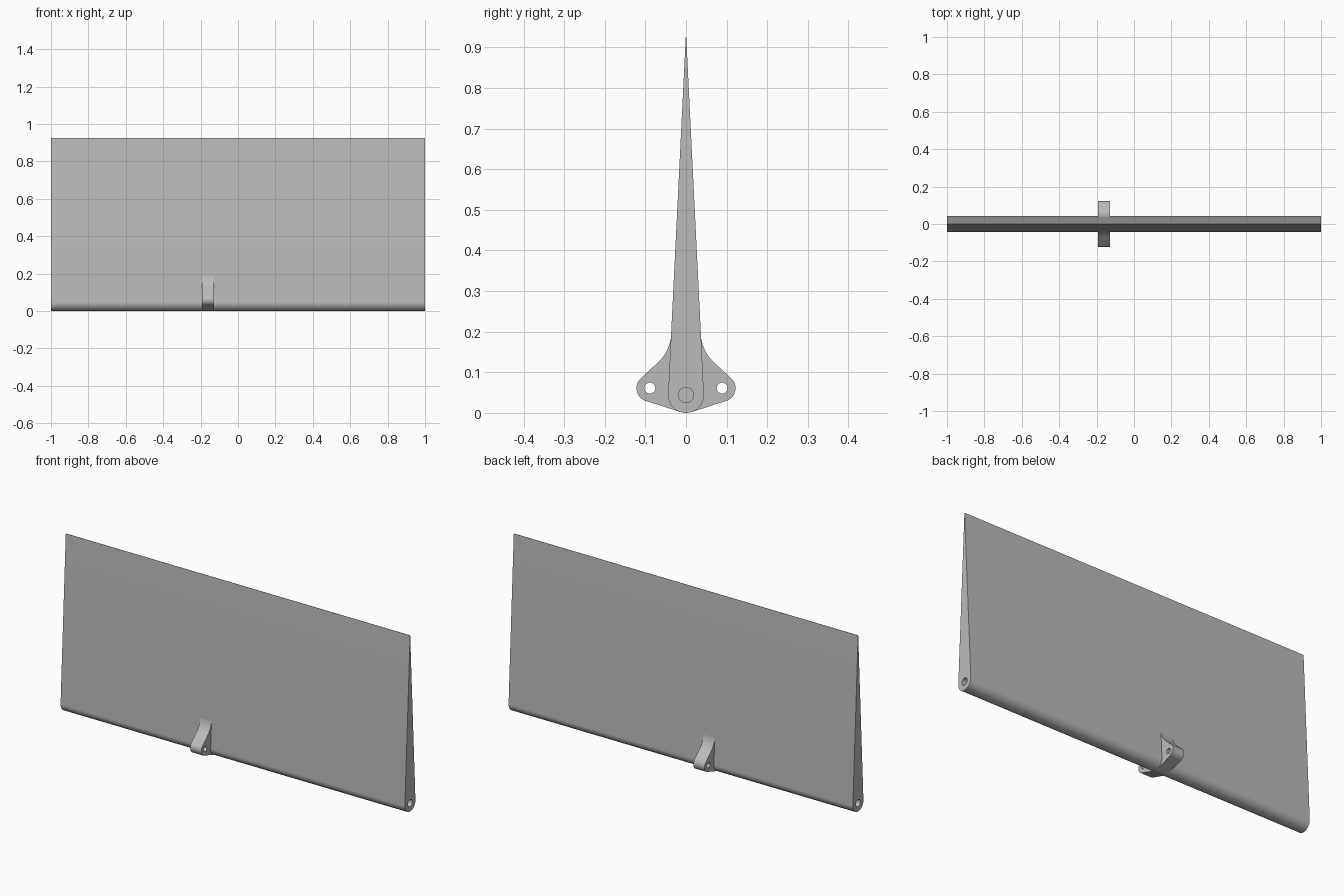
import bpy, bmesh
from math import sin, cos, radians
from mathutils import Vector

if "Cube" in bpy.data.objects:
    bpy.data.objects.remove(bpy.data.objects["Cube"], do_unlink=True)

grey = bpy.data.materials.new("plain_grey")
grey.use_nodes = True
colour = (0.5, 0.5, 0.5, 1)
grey.diffuse_color = colour
grey.node_tree.nodes["Principled BSDF"].inputs["Base Color"].default_value = colour


def arc(cy, cz, r, start, end, steps):
    """Points of an arc in the y-z plane, angles in degrees."""
    angles = [radians(start + (end - start) * i / steps) for i in range(steps + 1)]
    return [(cy + r * cos(a), cz + r * sin(a)) for a in angles]


def circle(cy, cz, r, steps=32):
    return arc(cy, cz, r, 0, 360, steps)[:-1]


def prism(name, loops, x0, x1):
    """Extrude an outline along x; any further loops become bores."""
    bm = bmesh.new()
    edges = []
    for loop in loops:
        verts = [bm.verts.new((x0, y, z)) for y, z in loop]
        edges += [bm.edges.new((v, verts[i - 1])) for i, v in enumerate(verts)]
    bmesh.ops.triangle_fill(bm, edges=edges, use_beauty=True, normal=(-1, 0, 0))
    new = bmesh.ops.extrude_face_region(bm, geom=bm.faces[:], use_keep_orig=True)
    moved = [g for g in new["geom"] if isinstance(g, bmesh.types.BMVert)]
    bmesh.ops.translate(bm, verts=moved, vec=Vector((x1 - x0, 0, 0)))
    bmesh.ops.recalc_face_normals(bm, faces=bm.faces[:])
    mesh = bpy.data.meshes.new(name)
    bm.to_mesh(mesh)
    bm.free()
    mesh.materials.append(grey)
    obj = bpy.data.objects.new(name, mesh)
    bpy.context.collection.objects.link(obj)
    bpy.ops.object.select_all(action="DESELECT")
    obj.select_set(True)
    bpy.context.view_layer.objects.active = obj
    bpy.ops.object.shade_smooth_by_angle(angle=radians(25))
    return obj


# Tapered panel with a rounded hinge edge and a pivot bore
HEIGHT, HUB_Z, HUB_R, BORE_R = 0.925, 0.044, 0.044, 0.0185
panel = [(-0.0006, HEIGHT)] + arc(0, HUB_Z, HUB_R, 177, 363, 36) + [(0.0006, HEIGHT)]
prism("tapered_panel", [panel, circle(0, HUB_Z, BORE_R)], -1, 1)

# Core that closes the bore, leaving a blind pivot socket at each end
prism("pivot_core", [circle(0, HUB_Z, BORE_R + 0.001)], -0.9, 0.9)

# Control horn: two drilled lugs blending into the panel faces
LUG_Y, LUG_Z, LUG_R, PIN_R = 0.089, 0.061, 0.033, 0.0135
half = arc(0.14, 0.2, 0.104, 180, 225, 12)
half += arc(LUG_Y, LUG_Z, LUG_R, 45, -72, 20)
half += arc(0, HUB_Z, HUB_R, -72, -90, 4)
for side, name in ((-1, "front_horn"), (1, "back_horn")):
    outline = [(side * y, z) for y, z in half] + [(0, 0.2)]
    prism(name, [outline, circle(side * LUG_Y, LUG_Z, PIN_R)], -0.193, -0.128)
